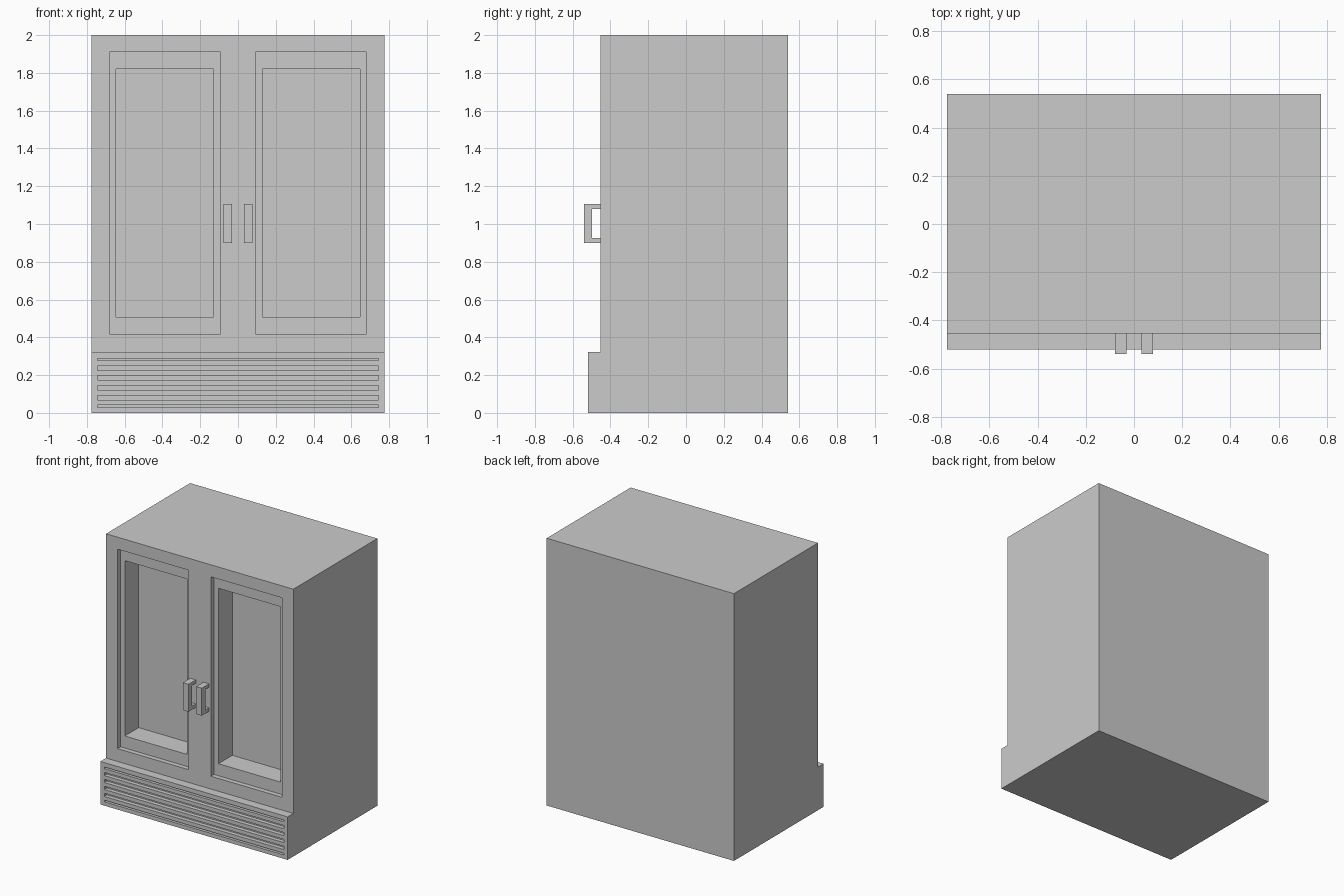
import bpy, bmesh
from mathutils import Vector

if "Cube" in bpy.data.objects:
    bpy.data.objects.remove(bpy.data.objects["Cube"])

FRONT, BACK, BASE = -0.453, 0.54, -0.52


def finish(name, bm):
    bmesh.ops.recalc_face_normals(bm, faces=bm.faces)
    mesh = bpy.data.meshes.new(name)
    bm.to_mesh(mesh)
    bm.free()
    obj = bpy.data.objects.new(name, mesh)
    bpy.context.scene.collection.objects.link(obj)
    return obj


def boxes(name, bounds):
    """One mesh of boxes, each given as (x0, x1, y0, y1, z0, z1)."""
    bm = bmesh.new()
    for x0, x1, y0, y1, z0, z1 in bounds:
        verts = bmesh.ops.create_cube(bm, size=1)["verts"]
        for v in verts:
            v.co = Vector(((x0 + x1) / 2 + v.co.x * (x1 - x0),
                           (y0 + y1) / 2 + v.co.y * (y1 - y0),
                           (z0 + z1) / 2 + v.co.z * (z1 - z0)))
    return finish(name, bm)


def prism(name, profile, x0, x1):
    """Extrude a (y, z) side profile from x0 to x1."""
    bm = bmesh.new()
    face = bm.faces.new([bm.verts.new((x0, y, z)) for y, z in profile])
    new = bmesh.ops.extrude_face_region(bm, geom=[face])["geom"]
    moved = [g for g in new if isinstance(g, bmesh.types.BMVert)]
    bmesh.ops.translate(bm, verts=moved, vec=(x1 - x0, 0, 0))
    return finish(name, bm)


def cut(obj, cutter):
    cutter.hide_render = True
    mod = obj.modifiers.new(cutter.name, 'BOOLEAN')
    mod.operation = 'DIFFERENCE'
    mod.solver = 'EXACT'
    mod.object = cutter
    bpy.context.view_layer.objects.active = obj
    bpy.ops.object.modifier_apply(modifier=mod.name)
    bpy.data.objects.remove(cutter)


def pair(x0, x1, *rest):
    """A box and its mirror image across x = 0."""
    return [(x0, x1, *rest), (-x1, -x0, *rest)]


# Cabinet with projecting base
cabinet = prism("cabinet", [(BASE, 0), (BACK, 0), (BACK, 2), (FRONT, 2),
                            (FRONT, 0.322), (BASE, 0.322)], -0.775, 0.775)

# Stepped door recesses: shallow frame, then deep window
cut(cabinet, boxes("door_frame_cutter",
                   pair(0.093, 0.68, FRONT - 0.1, FRONT + 0.036, 0.418, 1.91)))
cut(cabinet, boxes("window_cutter",
                   pair(0.13, 0.645, FRONT - 0.1, FRONT + 0.2, 0.508, 1.82)))

# Vent grooves in the base, half height at top and bottom
low, high, pitch, half = 0.029, 0.289, 0.052, 0.012
slots = []
for i in range(6):
    z = low + i * pitch
    slots.append((-0.743, 0.743, BASE - 0.1, BASE + 0.03,
                  max(low, z - half), min(high, z + half)))
cut(cabinet, boxes("vent_cutter", slots))

# Bracket shaped door handles
handle = [(FRONT, 0.9), (-0.54, 0.9), (-0.54, 1.106), (FRONT, 1.106),
          (FRONT, 1.08), (-0.498, 1.08), (-0.498, 0.926), (FRONT, 0.926)]
for side, x0, x1 in (("left", -0.078, -0.032), ("right", 0.032, 0.078)):
    prism(side + "_handle", handle, x0, x1)
